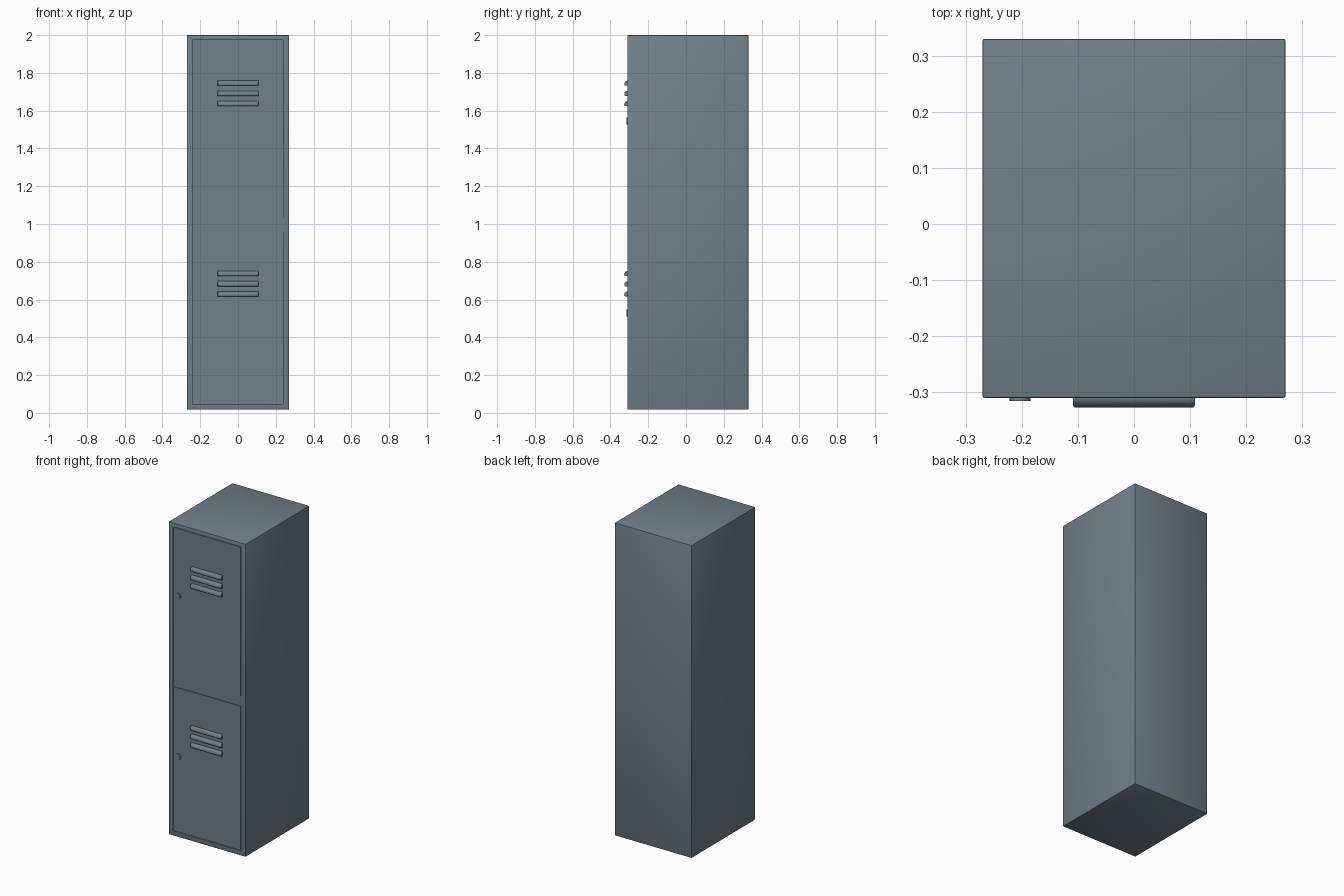
import bpy, bmesh, math

if "Cube" in bpy.data.objects:
    bpy.data.objects.remove(bpy.data.objects["Cube"])

steel = bpy.data.materials.new("slate grey steel")
steel.diffuse_color = (0.162, 0.216, 0.25, 1)
steel.use_nodes = True
steel.node_tree.nodes["Principled BSDF"].inputs["Base Color"].default_value = steel.diffuse_color
FRONT = -0.31


def finish(bm, name, angle=30):
    bmesh.ops.recalc_face_normals(bm, faces=bm.faces)
    me = bpy.data.meshes.new(name)
    bm.to_mesh(me)
    bm.free()
    ob = bpy.data.objects.new(name, me)
    bpy.context.collection.objects.link(ob)
    me.materials.append(steel)
    bpy.ops.object.select_all(action='DESELECT')
    ob.select_set(True)
    bpy.context.view_layer.objects.active = ob
    bpy.ops.object.shade_smooth_by_angle(angle=math.radians(angle))
    return ob


def box_bm(x0, x1, y0, y1, z0, z1):
    bm = bmesh.new()
    bmesh.ops.create_cube(bm, size=1)
    for v in bm.verts:
        v.co = (x1 if v.co.x > 0 else x0, y1 if v.co.y > 0 else y0, z1 if v.co.z > 0 else z0)
    return bm


# cabinet shell: softened box with a shallow pocket in its front
bm = box_bm(-0.27, 0.27, FRONT, 0.33, 0.018, 2.0)
bmesh.ops.bevel(bm, geom=bm.edges[:], offset=0.004, segments=2, profile=0.5, affect='EDGES')
bm.normal_update()
front = [max((f for f in bm.faces if f.normal.y < -0.99), key=lambda f: f.calc_area())]
inner = front[0]
bmesh.ops.inset_region(bm, faces=front, thickness=0.015)
for v in inner.verts:
    v.co.x = 0.238 if v.co.x > 0 else -0.24
    v.co.z = 1.975 if v.co.z > 1 else 0.048
r = bmesh.ops.extrude_discrete_faces(bm, faces=[inner])
for v in r["faces"][0].verts:
    v.co.y += 0.008
finish(bm, "cabinet_shell")


def louvre(name, z_top):
    # pressed hood: curved profile swept across x, with rounded ends
    w, h, d = 0.1085, 0.027, 0.017
    prof = [(0.004, 0)] + [(-d * math.sin(a), -h * 0.75 * (1 - math.cos(a)))
                           for a in (math.pi / 2 * i / 5 for i in range(6))]
    prof += [(-d * 0.9, -h * 0.92), (-d * 0.7, -h), (0.004, -h)]
    bm = bmesh.new()
    f = bm.faces.new([bm.verts.new((-w, FRONT + y, z_top + z)) for y, z in prof])
    r = bmesh.ops.extrude_face_region(bm, geom=[f])
    bmesh.ops.translate(bm, vec=(2 * w, 0, 0),
                        verts=[g for g in r["geom"] if isinstance(g, bmesh.types.BMVert)])
    ends = [e for e in bm.edges if abs(e.verts[0].co.x - e.verts[1].co.x) < 1e-6
            and min(v.co.y for v in e.verts) < FRONT - 0.012]
    bmesh.ops.bevel(bm, geom=ends, offset=0.004, segments=3, profile=0.5, affect='EDGES')
    finish(bm, name, 40)


for label, z0, z1, vent, lock in (("upper", 1.029, 1.972, 1.759, 1.545),
                                  ("lower", 0.051, 0.963, 0.751, 0.528)):
    # door panel, almost flush in the pocket
    finish(box_bm(-0.237, 0.235, FRONT + 0.001, FRONT + 0.009, z0, z1), label + "_door")
    # three vent louvres
    for i in range(3):
        louvre(f"{label}_louvre_{i + 1}", vent - i * 0.054)
    # round lock
    bm = bmesh.new()
    bmesh.ops.create_cone(bm, cap_ends=True, segments=24, radius1=0.0185, radius2=0.0185, depth=0.012)
    for v in bm.verts:
        x, y, z = v.co
        v.co = (-0.203 + x, FRONT + 0.001 + z, lock + y)
    finish(bm, label + "_lock")

# cross rail between the doors, set slightly back
finish(box_bm(-0.239, 0.237, FRONT + 0.005, FRONT + 0.009, 0.96, 1.032), "cross_rail")
